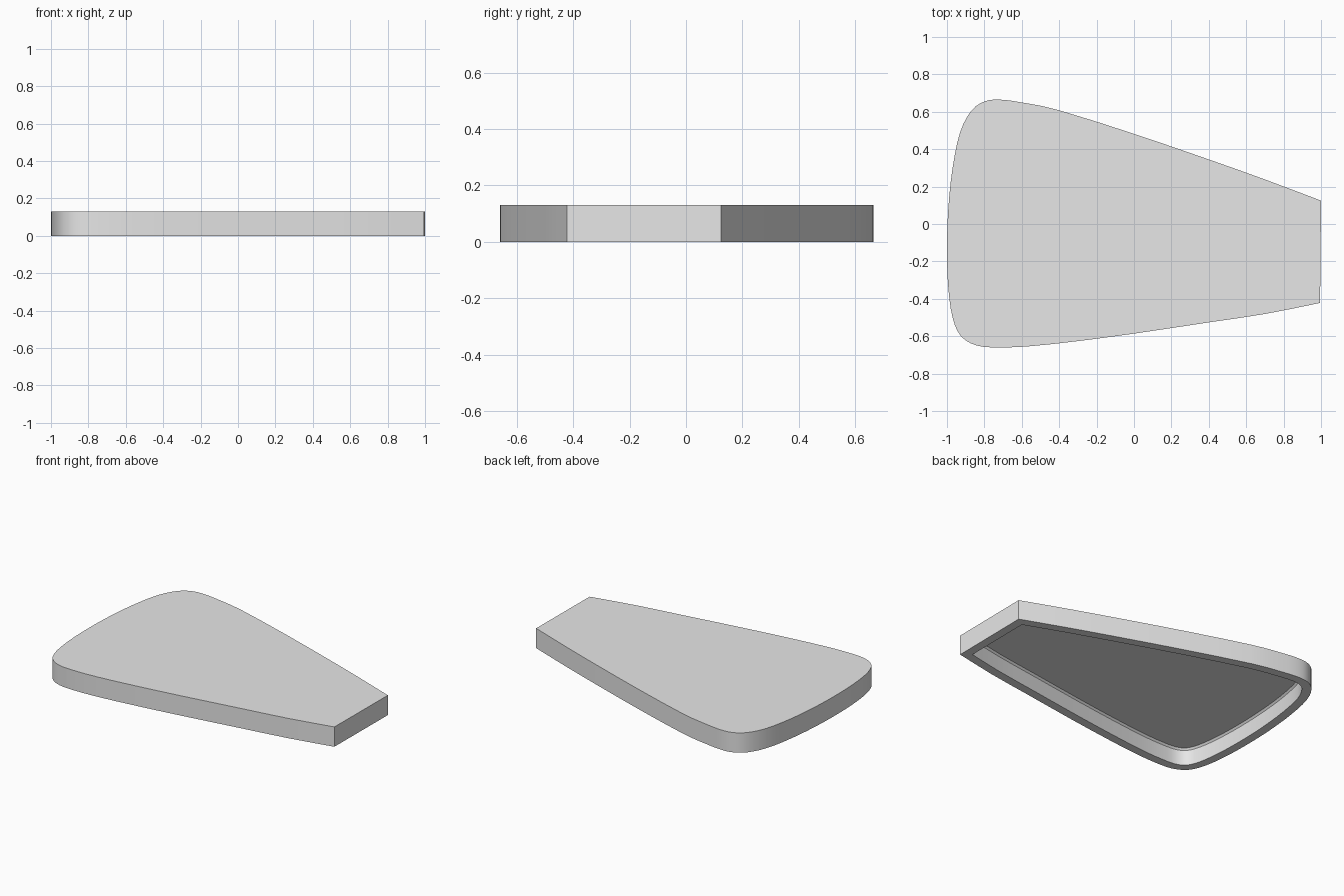
import bpy, bmesh
from mathutils import Vector

old = bpy.data.objects.get("Cube")
if old:
    bpy.data.objects.remove(old, do_unlink=True)

HEIGHT, WALL, CHAMFER = 0.13, 0.057, 0.01

# Guide points of the outline, from the narrow end round the broad end and back
GUIDE = [(1, .125), (.7, .238), (.4, .345), (0, .482), (-.4, .608), (-.6, .65),
         (-.72, .665), (-.8, .655), (-.87, .605), (-.93, .49), (-.97, .3),
         (-.993, .08), (-1, -.14), (-.993, -.34), (-.97, -.5), (-.925, -.6),
         (-.84, -.65), (-.72, -.66), (-.55, -.653), (-.3, -.626), (0, -.586),
         (.4, -.526), (.7, -.481), (.995, -.422)]


def smooth_path(points, steps=5):
    """Pass a smooth open path through the points."""
    p = [Vector(q) for q in points]
    p = [2 * p[0] - p[1]] + p + [2 * p[-1] - p[-2]]
    path = []
    for a, b, c, d in zip(p, p[1:], p[2:], p[3:]):
        count = 2 if (c - b).length > 0.25 else steps
        for i in range(count):
            t = i / count
            path.append(0.5 * (2 * b + (c - a) * t
                               + (2 * a - 5 * b + 4 * c - d) * t ** 2
                               + (3 * b - a - 3 * c + d) * t ** 3))
    return path + [p[-2]]


def inset(outline, distance):
    """Move a counter-clockwise closed outline inward with mitred corners."""
    result = []
    for i, point in enumerate(outline):
        before = (point - outline[i - 1]).normalized()
        after = (outline[(i + 1) % len(outline)] - point).normalized()
        n1, n2 = Vector((-before.y, before.x)), Vector((-after.y, after.x))
        result.append(point + (n1 + n2) * distance / (1 + n1.dot(n2)))
    return result


grey = bpy.data.materials.new("light_grey")
grey.use_nodes = True
grey.diffuse_color = (0.8, 0.8, 0.8, 1)
grey.node_tree.nodes["Principled BSDF"].inputs["Base Color"].default_value = (0.8, 0.8, 0.8, 1)

# Tapered cover: top, outer wall, rim, inner wall, small chamfer, hollow underside
outline = smooth_path(GUIDE, 3)
levels = [(0, HEIGHT), (0, 0), (WALL, 0), (WALL, 0.1), (WALL + CHAMFER, 0.112)]
bm = bmesh.new()
rings = [[bm.verts.new((v.x, v.y, z)) for v in inset(outline, d)] for d, z in levels]
for upper, lower in zip(rings, rings[1:]):
    for i in range(len(upper)):
        bm.faces.new((upper[i - 1], lower[i - 1], lower[i], upper[i]))
bm.faces.new(rings[0])
bm.faces.new(rings[-1][::-1])
bmesh.ops.recalc_face_normals(bm, faces=bm.faces)

mesh = bpy.data.meshes.new("tapered_cover")
bm.to_mesh(mesh)
bm.free()
mesh.materials.append(grey)
cover = bpy.data.objects.new("tapered_cover", mesh)
bpy.context.collection.objects.link(cover)

bpy.ops.object.select_all(action='DESELECT')
cover.select_set(True)
bpy.context.view_layer.objects.active = cover
bpy.ops.object.shade_smooth_by_angle(angle=0.5)
